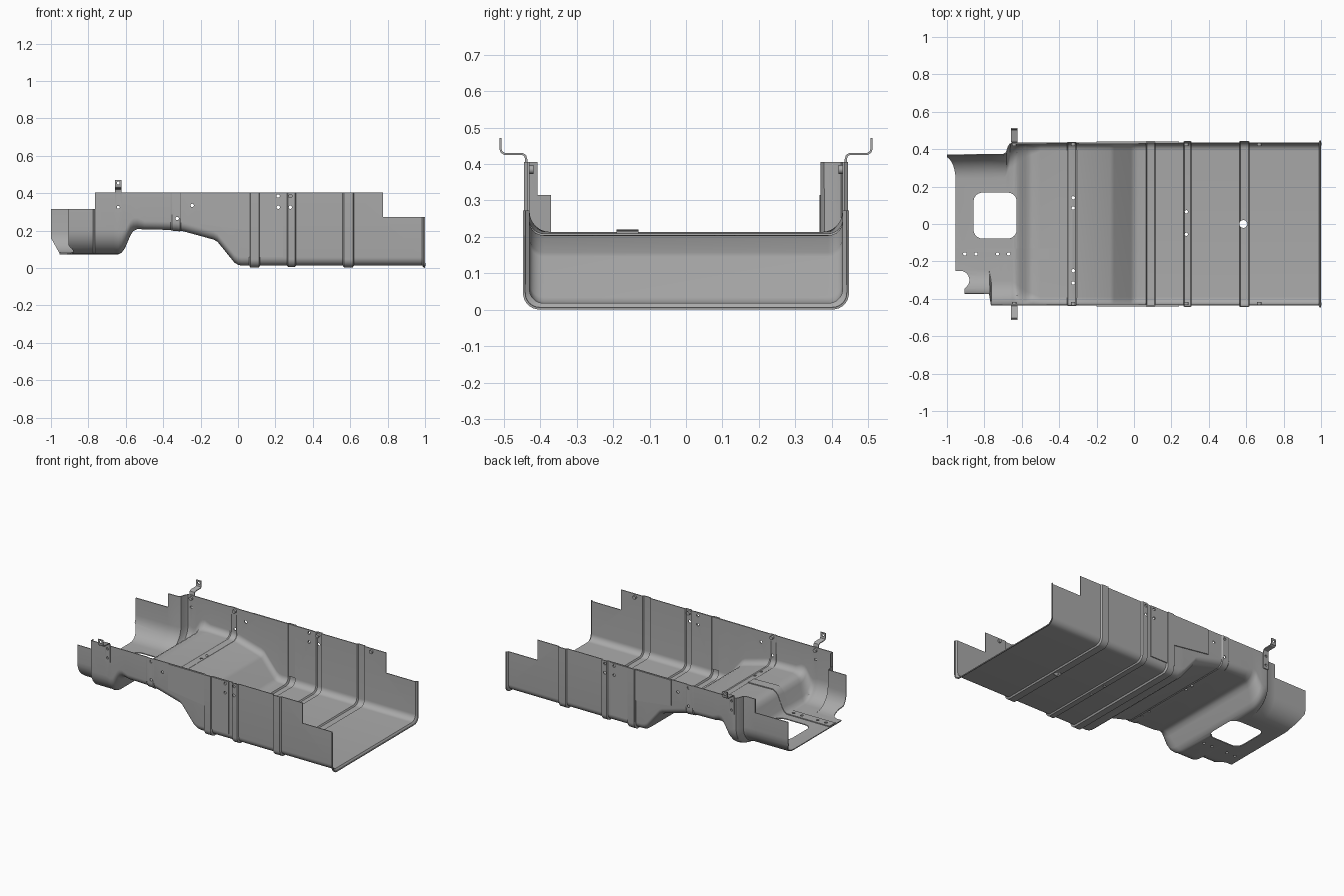
import bpy, bmesh, math
from mathutils import Vector

if "Cube" in bpy.data.objects:
    bpy.data.objects.remove(bpy.data.objects["Cube"], do_unlink=True)

steel = bpy.data.materials.new("grey steel")
steel.use_nodes = True
GREY = (0.4, 0.4, 0.4, 1)
steel.diffuse_color = GREY
steel.node_tree.nodes["Principled BSDF"].inputs["Base Color"].default_value = GREY

SHEET = 0.006
WALL = 0.435
TOP = 0.405


def make(name, bm):
    mesh = bpy.data.meshes.new(name)
    bm.to_mesh(mesh)
    bm.free()
    ob = bpy.data.objects.new(name, mesh)
    bpy.context.collection.objects.link(ob)
    mesh.materials.append(steel)
    return ob


def activate(ob):
    bpy.ops.object.select_all(action='DESELECT')
    ob.select_set(True)
    bpy.context.view_layer.objects.active = ob


def apply_mod(ob, mod):
    activate(ob)
    bpy.ops.object.modifier_apply(modifier=mod.name)


def thicken(ob, offset=-1):
    mod = ob.modifiers.new("sheet", 'SOLIDIFY')
    mod.thickness, mod.offset = SHEET, offset
    apply_mod(ob, mod)


def cut(ob, cutters):
    for c in cutters:
        mod = ob.modifiers.new("cut", 'BOOLEAN')
        mod.operation, mod.solver, mod.object = 'DIFFERENCE', 'EXACT', c
        apply_mod(ob, mod)


def smooth(ob):
    activate(ob)
    bpy.ops.object.shade_smooth_by_angle(angle=math.radians(32))


def prism(name, pts, axis, lo, hi):
    """Extrude a flat outline: (x, y) along z, or (x, z) along y."""
    bm = bmesh.new()
    def at(p, d):
        return (p[0], p[1], d) if axis == 'z' else (p[0], d, p[1])
    a = [bm.verts.new(at(p, lo)) for p in pts]
    b = [bm.verts.new(at(p, hi)) for p in pts]
    n = len(pts)
    bm.faces.new(a)
    bm.faces.new(b[::-1])
    for i in range(n):
        bm.faces.new((a[i], b[i], b[(i + 1) % n], a[(i + 1) % n]))
    bmesh.ops.recalc_face_normals(bm, faces=bm.faces)
    return make(name, bm)


def arc(cx, cy, r, a0=0, a1=360, n=14):
    steps = n if a1 - a0 == 360 else n + 1
    return [(cx + r * math.cos(math.radians(a0 + (a1 - a0) * i / n)),
             cy + r * math.sin(math.radians(a0 + (a1 - a0) * i / n))) for i in range(steps)]


def rect(x0, x1, y0, y1):
    return [(x0, y0), (x1, y0), (x1, y1), (x0, y1)]


def interp(table, x):
    for (xa, va), (xb, vb) in zip(table, table[1:]):
        if x <= xb:
            return va + (vb - va) * max(0, x - xa) / (xb - xa)
    return table[-1][1]


# Lengthwise profiles: floor height, half widths, corner radius, ribs
FLOOR = [(-1, .073), (-.64, .073), (-.622, .082), (-.605, .105), (-.575, .175),
         (-.56, .197), (-.54, .208), (-.33, .203), (-.29, .196), (-.13, .152),
         (-.11, .141), (-.02, .03), (0, .017), (.02, .013), (1, .013)]
BACK = [(-1, .372), (-.7, .375), (-.685, .383), (-.675, .415), (-.665, .43), (-.65, WALL)]
FRONT = [(-1, .375), (-.775, .375), (-.765, WALL)]
RADIUS = [(-1, .13), (-.65, .13), (-.56, .07), (-.5, .045), (1, .045)]
RIB = [(-1, 0)]
for x0, x1, d in [(-.36, -.305, .004), (.06, .118, .01), (.262, .31, .008), (.56, .62, .009)]:
    RIB += [(x0, 0), (x0 + .006, d), (x1 - .006, d), (x1, 0)]
RIB += [(.985, 0), (.993, .011), (1, .012)]

# Pressed tray, swept as a U section along its length
xs = sorted({round(p[0], 4) for t in (FLOOR, BACK, FRONT, RADIUS, RIB) for p in t})
bm = bmesh.new()
rows = []
for x in xs:
    d = interp(RIB, x)
    z, r = interp(FLOOR, x) - d, interp(RADIUS, x)
    yf, yb = -interp(FRONT, x) - d, interp(BACK, x) + d
    sec = [(yf, TOP)] + arc(yf + r, z + r, r, 180, 270, 8)
    sec += arc(yb - r, z + r, r, 270, 360, 8) + [(yb, TOP)]
    rows.append([bm.verts.new((x, y, h)) for y, h in sec])
for a, b in zip(rows, rows[1:]):
    for k in range(len(a) - 1):
        bm.faces.new((a[k], a[k + 1], b[k + 1], b[k]))
tray = make("tray", bm)
thicken(tray)

# Trimmed outline: stepped walls, slanted end, notched corner, window
trims = [
    prism("trim", rect(.775, 1.1, .272, .6), 'y', -.6, .6),
    prism("trim", rect(-1.1, -.765, .315, .6), 'y', -.6, .6),
    prism("trim", [(-1.1, -.1), (-.955, -.1), (-.955, .08), (-.997, .155), (-1.1, .155)], 'y', -.6, .6),
    prism("trim", [(-1.1, -.25)] + arc(-.93, -.3, .05, 90, -30, 10)
          + [(-.905, -.345), (-.905, -.6), (-1.1, -.6)], 'z', -.1, .6),
]
window = []
for cx, cy, a in [(-.675, .12, 0), (-.81, .12, 90), (-.81, -.03, 180), (-.675, -.03, 270)]:
    window += arc(cx, cy, .048, a, a + 90, 6)
trims.append(prism("trim", window, 'z', -.1, .2))
cut(tray, trims)

# Outer lap plates on both side walls
LAP = [(-.2, TOP - .002), (-.2, .235), (.06, .2), (.06, .06), (.24, .06), (.24, TOP - .002)]
laps = [prism(n, LAP, 'y', s * (WALL - .002), s * (WALL + .006))
        for n, s in (("front_lap_plate", -1), ("back_lap_plate", 1))]

# Overlap strip along the floor joint
bm = bmesh.new()
path = [-.952] + [p[0] for p in FLOOR if -.95 < p[0] < -.4] + [-.36]
pairs = [[bm.verts.new((x, y, interp(FLOOR, x) + SHEET)) for y in (-.19, -.13)] for x in path]
for a, b in zip(pairs, pairs[1:]):
    bm.faces.new((a[0], b[0], b[1], a[1]))
strip = make("floor_joint_strip", bm)
thicken(strip, 1)

# Hanging brackets
brackets = []
for name, s in (("front_bracket", -1), ("back_bracket", 1)):
    bm = bmesh.new()
    prof = [(.438, .3), (.438, .412), (.441, .423), (.45, .428), (.498, .428), (.506, .433), (.509, .442), (.509, .472)]
    pairs = [[bm.verts.new((x, s * y, z)) for x in (-.658, -.622)] for y, z in prof]
    for a, b in zip(pairs, pairs[1:]):
        bm.faces.new((a[0], a[1], b[1], b[0]))
    ob = make(name, bm)
    thicken(ob, 0)
    brackets.append(ob)

# Drilled holes through walls and floor
wall_holes = [(-.325, .385), (-.325, .265), (-.245, .335)]
wall_holes += [(x, z) for x in (.215, .28) for z in (.385, .325)]
wall_drills = [prism("drill", arc(x, z, .009), 'y', -.6, .6) for x, z in wall_holes]
bracket_drills = [prism("drill", arc(-.64, z, .008), 'y', -.6, .6) for z in (.325, .385, .455)]
floor_holes = [(-.325, y) for y in (.14, .085, -.25, -.315)] + [(.28, .065), (.28, -.055)]
floor_holes += [(x, -.16) for x in (-.905, -.845, -.73, -.67)]
floor_drills = [prism("drill", arc(x, y, .009), 'z', -.1, .24) for x, y in floor_holes]
floor_drills.append(prism("drill", arc(.585, 0, .021, n=20), 'z', -.1, .24))
cut(tray, wall_drills + bracket_drills + floor_drills)
cut(strip, floor_drills)
for ob in laps:
    cut(ob, wall_drills)
for ob in brackets:
    cut(ob, bracket_drills)
for ob in trims + wall_drills + bracket_drills + floor_drills:
    bpy.data.objects.remove(ob, do_unlink=True)

# Fasteners on the inside of the walls
for x in (-.64, -.325, .28, .67):
    for side, s in (("front", -1), ("back", 1)):
        ring = arc(x, .385, .012, n=12)
        bolt = prism(side + "_wall_bolt", ring, 'y', s * .418, s * (WALL - .002))
        smooth(bolt)

for ob in [tray, strip] + laps + brackets:
    smooth(ob)
